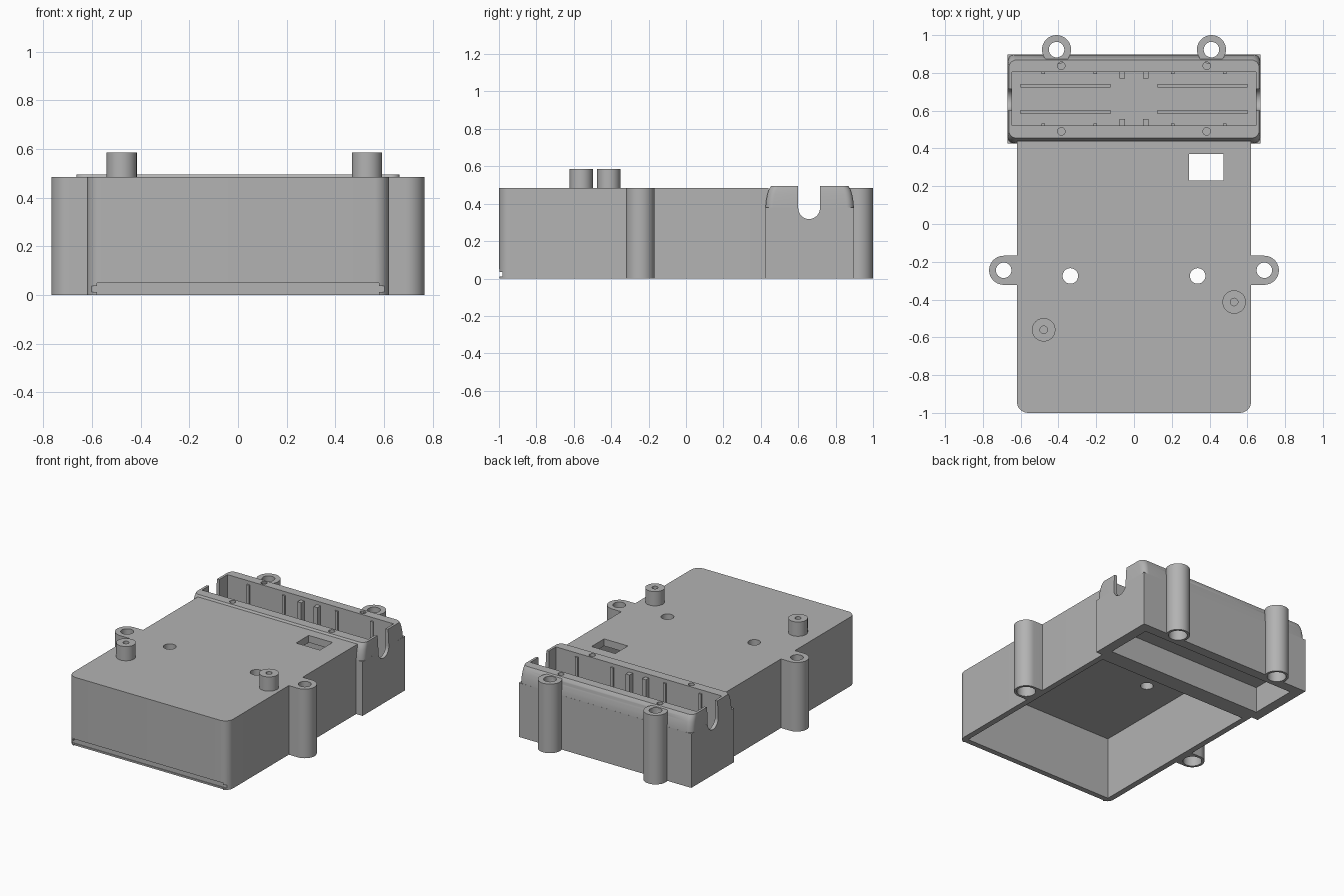
import bpy, bmesh, math

cube = bpy.data.objects.get("Cube")
if cube:
    bpy.data.objects.remove(cube, do_unlink=True)

grey = bpy.data.materials.new("matte_grey")
grey.use_nodes = True
COLOUR = (0.45, 0.45, 0.45, 1)
grey.diffuse_color = COLOUR
grey.node_tree.nodes["Principled BSDF"].inputs["Base Color"].default_value = COLOUR


def outline(x0, x1, y0, y1, r):
    """Rectangle outline with rounded corners, anticlockwise."""
    if r <= 0:
        return [(x0, y0), (x1, y0), (x1, y1), (x0, y1)]
    pts = []
    centres = [(x1 - r, y1 - r), (x0 + r, y1 - r), (x0 + r, y0 + r), (x1 - r, y0 + r)]
    for k, (cx, cy) in enumerate(centres):
        for i in range(9):
            a = (k + i / 8) * math.pi / 2
            pts.append((cx + r * math.cos(a), cy + r * math.sin(a)))
    return pts


def circle(x, y, r, n=40):
    return [(x + r * math.cos(2 * math.pi * i / n), y + r * math.sin(2 * math.pi * i / n))
            for i in range(n)]


def loft(name, layers):
    """Closed solid through a stack of (outline, height) layers."""
    bm = bmesh.new()
    rings = [[bm.verts.new((x, y, z)) for x, y in pts] for pts, z in layers]
    n = len(rings[0])
    for low, high in zip(rings, rings[1:]):
        for i in range(n):
            j = (i + 1) % n
            bm.faces.new((low[i], low[j], high[j], high[i]))
    bm.faces.new(rings[0][::-1])
    bm.faces.new(rings[-1])
    mesh = bpy.data.meshes.new(name)
    bm.to_mesh(mesh)
    bm.free()
    mesh.materials.append(grey)
    obj = bpy.data.objects.new(name, mesh)
    bpy.context.collection.objects.link(obj)
    return obj


def block(name, x0, x1, y0, y1, z0, z1, r=0):
    pts = outline(x0, x1, y0, y1, r)
    return loft(name, [(pts, z0), (pts, z1)])


def rod(name, x, y, r, z0, z1):
    pts = circle(x, y, r)
    return loft(name, [(pts, z0), (pts, z1)])


def combine(obj, tool, operation="DIFFERENCE"):
    mod = obj.modifiers.new("shape", "BOOLEAN")
    mod.operation, mod.solver, mod.object = operation, "EXACT", tool
    bpy.context.view_layer.objects.active = obj
    bpy.ops.object.modifier_apply(modifier=mod.name)
    bpy.data.objects.remove(tool, do_unlink=True)


def finish(obj):
    bpy.ops.object.select_all(action="DESELECT")
    obj.select_set(True)
    bpy.context.view_layer.objects.active = obj
    bpy.ops.object.shade_smooth_by_angle(angle=math.radians(30))


TOP = 0.485
SIDES = (-1, 1)

# Main housing: rounded front corners, open underneath
shell = block("main_housing", -0.62, 0.62, -1, 0.6, 0, TOP, 0.06)
combine(shell, block("cut", -1, 1, 0.44, 1, -1, 1))
combine(shell, block("cut", -0.58, 0.58, -0.95, 0.38, -0.1, 0.435))
combine(shell, block("cut", 0.29, 0.475, 0.23, 0.37, 0.3, 0.6))
for s in SIDES:
    combine(shell, rod("cut", s * 0.337, -0.275, 0.041, 0.3, 0.6))

# Latch groove along the lower front edge
combine(shell, block("cut", -0.605, 0.605, -1.1, -0.982, 0.012, 0.036))
combine(shell, block("cut", -0.58, 0.58, -1.1, -0.988, -0.1, 0.05))
finish(shell)

# Rear tray: square lower box with a softened cap
tray = block("rear_tray", -0.67, 0.67, 0.425, 0.898, 0, 0.38)
cap_layers = [(outline(-0.67 + d / 4, 0.67 - d / 4, 0.425 + d, 0.898 - d, 0.04), z)
              for d, z in ((0, 0.37), (0.001, 0.39), (0.004, 0.42),
                           (0.01, 0.45), (0.018, 0.475), (0.03, 0.495))]
combine(tray, loft("cap", cap_layers), "UNION")
combine(tray, block("cut", -0.645, 0.645, 0.522, 0.805, 0.22, 0.7))
combine(tray, block("cut", -0.6, 0.6, 0.495, 0.83, -0.1, 0.18))

# Cable slots with round bottoms through both ends
slot = rod("cut", 0, 0, 0.058, -0.8, 0.8)
slot.rotation_euler = (0, math.pi / 2, 0)
slot.location = (0, 0.658, 0.376)
bpy.context.view_layer.update()
combine(tray, slot)
combine(tray, block("cut", -0.8, 0.8, 0.6, 0.716, 0.376, 0.7))

# Screw holes in the rim, and clearance for the rear mounts
for s in SIDES:
    for y in (0.49, 0.838):
        combine(tray, rod("cut", s * 0.385, y, 0.02, 0.4, 0.6))
    combine(tray, rod("cut", s * 0.41, 0.923, 0.06, -0.1, 0.42))
    combine(tray, rod("cut", s * 0.41, 0.923, 0.041, 0.3, 0.6))
finish(tray)

# Ribs on the tray walls and rails on its floor
for s in SIDES:
    for x, half, depth in ((0.063, 0.015, 0.035), (0.205, 0.01, 0.01), (0.48, 0.01, 0.01)):
        a, b = s * x - half, s * x + half
        block("front_rib", a, b, 0.515, 0.522 + depth, 0.21, 0.47)
        block("back_rib", a, b, 0.805 - depth, 0.812, 0.21, 0.47)
    for y in (0.593, 0.732):
        a, b = sorted((s * 0.125, s * 0.6))
        block("floor_rail", a, b, y - 0.01, y + 0.01, 0.21, 0.25)


# Screw mounts: tubes with a wide bore below and a small hole on top
def mount(name, x, y, web):
    tube = rod(name, x, y, 0.077, 0, TOP)
    if web:
        combine(tube, block("web", *web, 0, TOP), "UNION")
    combine(tube, rod("cut", x, y, 0.06, -0.1, 0.42))
    combine(tube, rod("cut", x, y, 0.041, 0.3, 0.6))
    finish(tube)


for s in SIDES:
    x0, x1 = sorted((s * 0.6, s * 0.69))
    mount("side_mount", s * 0.69, -0.245, (x0, x1, -0.322, -0.168))
    mount("rear_mount", s * 0.41, 0.923, None)

# Hollow standoffs on the lid
for x, y in ((0.53, -0.413), (-0.478, -0.56)):
    post = rod("standoff", x, y, 0.062, 0.46, 0.585)
    combine(post, rod("cut", x, y, 0.02, 0.49, 0.7))
    finish(post)
